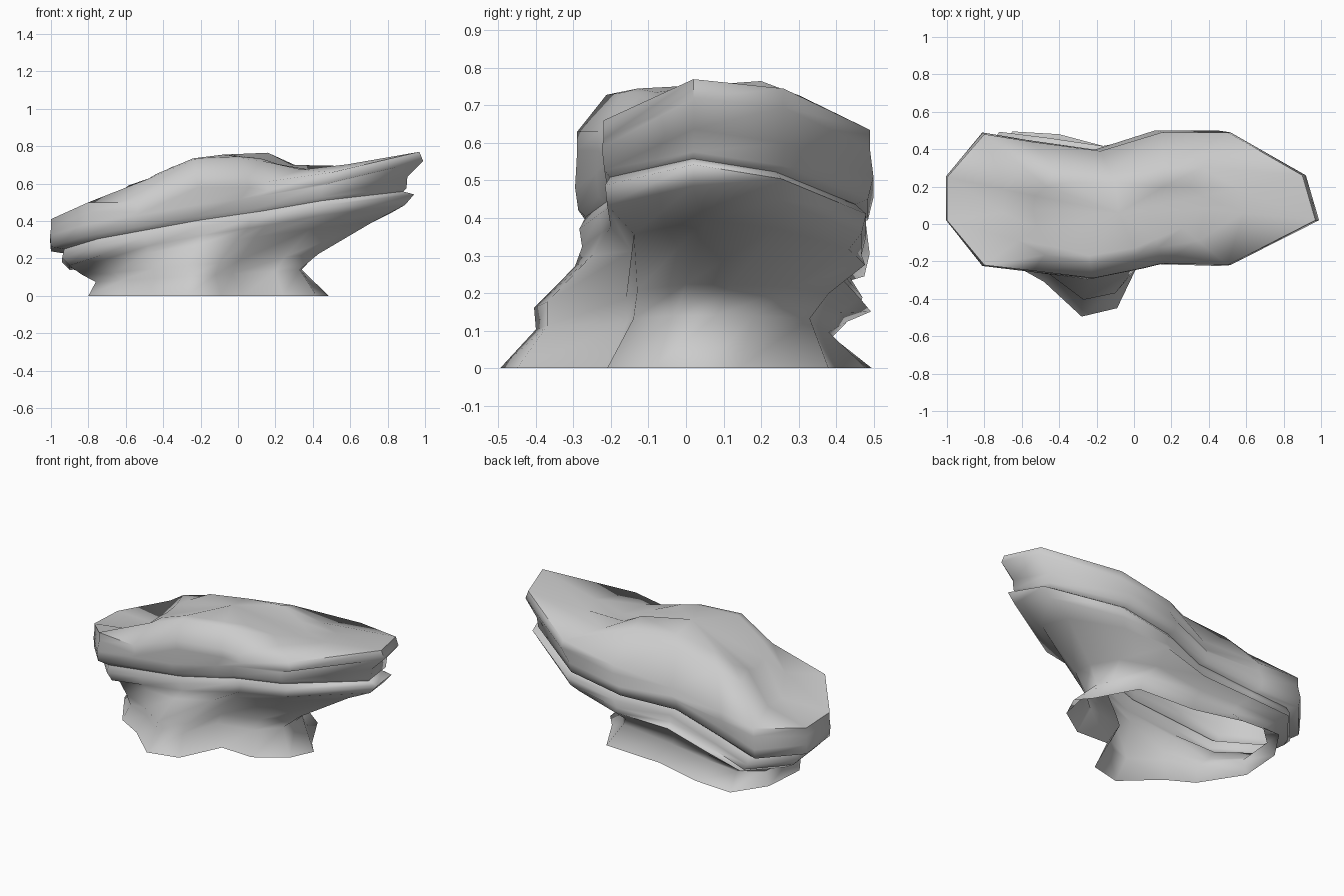
import bpy, bmesh, math

if "Cube" in bpy.data.objects:
    bpy.data.objects.remove(bpy.data.objects["Cube"])

# Plan outlines, all starting at the left end and running round by the front
FOOT = [(-.8, .03), (-.64, -.22), (-.48, -.31), (-.28, -.495), (-.09, -.45),
        (.03, -.2), (.24, -.21), (.42, -.09), (.485, .05), (.41, .14),
        (.28, .38), (-.1, .40), (-.4, .48), (-.65, .495), (-.78, .3)]
NECK = [(-.76, .05), (-.62, -.17), (-.44, -.26), (-.28, -.40), (-.12, -.37),
        (-.03, -.16), (.2, -.14), (.33, -.03), (.34, .08), (.31, .18),
        (.2, .33), (-.15, .35), (-.4, .38), (-.62, .39), (-.74, .28)]
HAUNCH = [(-.83, .06), (-.66, -.15), (-.45, -.27), (-.27, -.405), (-.1, -.37),
          (0, -.16), (.25, -.13), (.43, 0), (.42, .12), (.34, .28),
          (.15, .38), (-.18, .37), (-.42, .41), (-.68, .43), (-.8, .27)]
RIM = [(-1, .02, .41), (-.8, -.22, .5), (-.54, -.25, .5), (-.22, -.29, .63),
       (.05, -.235, .63), (.15, -.21, .61), (.5, -.22, .66), (.97, .02, .77),
       (.9, .26, .745), (.5, .49, .635), (.15, .49, .57), (-.18, .39, .48),
       (-.55, .44, .45), (-.8, .48, .43), (-1, .25, .40)]
CROWN = [(-.54, .08, .58), (-.52, -.02, .6), (-.44, -.12, .65), (-.24, -.17, .735),
         (0, -.13, .745), (.12, -.08, .735), (.26, -.02, .69), (.38, .08, .675),
         (.37, .15, .675), (.29, .2, .70), (.16, .2, .765), (-.1, .22, .73),
         (-.35, .22, .69), (-.47, .2, .63), (-.53, .15, .6)]


def tilt(ring, z, zx, zy, sx=1, sy=1, dx=0):
    """Lay an outline on a sloping bedding plane."""
    pts = [(p[0] * sx + dx, p[1] * sy) for p in ring]
    return [(x, y, z + zx * x + zy * y) for x, y in pts]


def mix(a, b, t, dy=0, dz=0):
    return [(p[0] + (q[0] - p[0]) * t, p[1] + (q[1] - p[1]) * t + dy,
             p[2] + (q[2] - p[2]) * t + dz) for p, q in zip(a, b)]


def loft(name, rings, angle, peak=None):
    bm = bmesh.new()
    loops = [[bm.verts.new(p) for p in r] for r in rings]
    n = len(loops[0])
    for lo, hi in zip(loops, loops[1:]):
        for i in range(n):
            j = (i + 1) % n
            bm.faces.new((lo[i], lo[j], hi[j], hi[i]))
    if peak:
        top = bm.verts.new(peak)
        for i in range(n):
            bm.faces.new((loops[-1][i], loops[-1][(i + 1) % n], top))
    me = bpy.data.meshes.new(name)
    bm.to_mesh(me)
    bm.free()
    ob = bpy.data.objects.new(name, me)
    bpy.context.collection.objects.link(ob)
    bpy.ops.object.select_all(action='DESELECT')
    ob.select_set(True)
    bpy.context.view_layer.objects.active = ob
    bpy.ops.object.shade_smooth_by_angle(angle=math.radians(angle))


foot = tilt(FOOT, 0, 0, 0)
neck = tilt(NECK, .12, .06, 0)
haunch = tilt(HAUNCH, .185, .09, 0)
ledge = tilt(RIM, .375, .18, -.11, .955, .98, .015)
ledge_low = tilt(RIM, .327, .18, -.11, .91, .955, .01)
groove = tilt(RIM, .41, .17, -.11, .92, .92, -.01)
slab_low = tilt(RIM, .43, .165, -.11, .965, .99, -.035)
slab_belly = [(x * 1.005, y * 1.03, z + .06) for x, y, z in slab_low]
slab_high = [(x * 1.01 + .01, y, z - .05) for x, y, z in RIM]

# Flared open foot with pinched neck, spreading into the lower stratum
loft("rock_base_and_lower_stratum",
     [foot, neck, haunch, mix(haunch, ledge, .57, .04, -.01), ledge_low, ledge, groove], 85)

# Overhanging upper slab with flat ends, rising to a domed crown in the middle
shoulder = [(x, y, r[2] + (z - r[2]) * (.25 if x < -.6 else 1) + (.03 if -.6 < x < .25 else -.005))
            for (x, y, z), r in zip(mix(RIM, CROWN, .65), RIM)]
loft("rock_upper_slab", [groove, slab_low, slab_belly, slab_high, RIM, shoulder, CROWN],
     70, (-.08, .06, .755))
